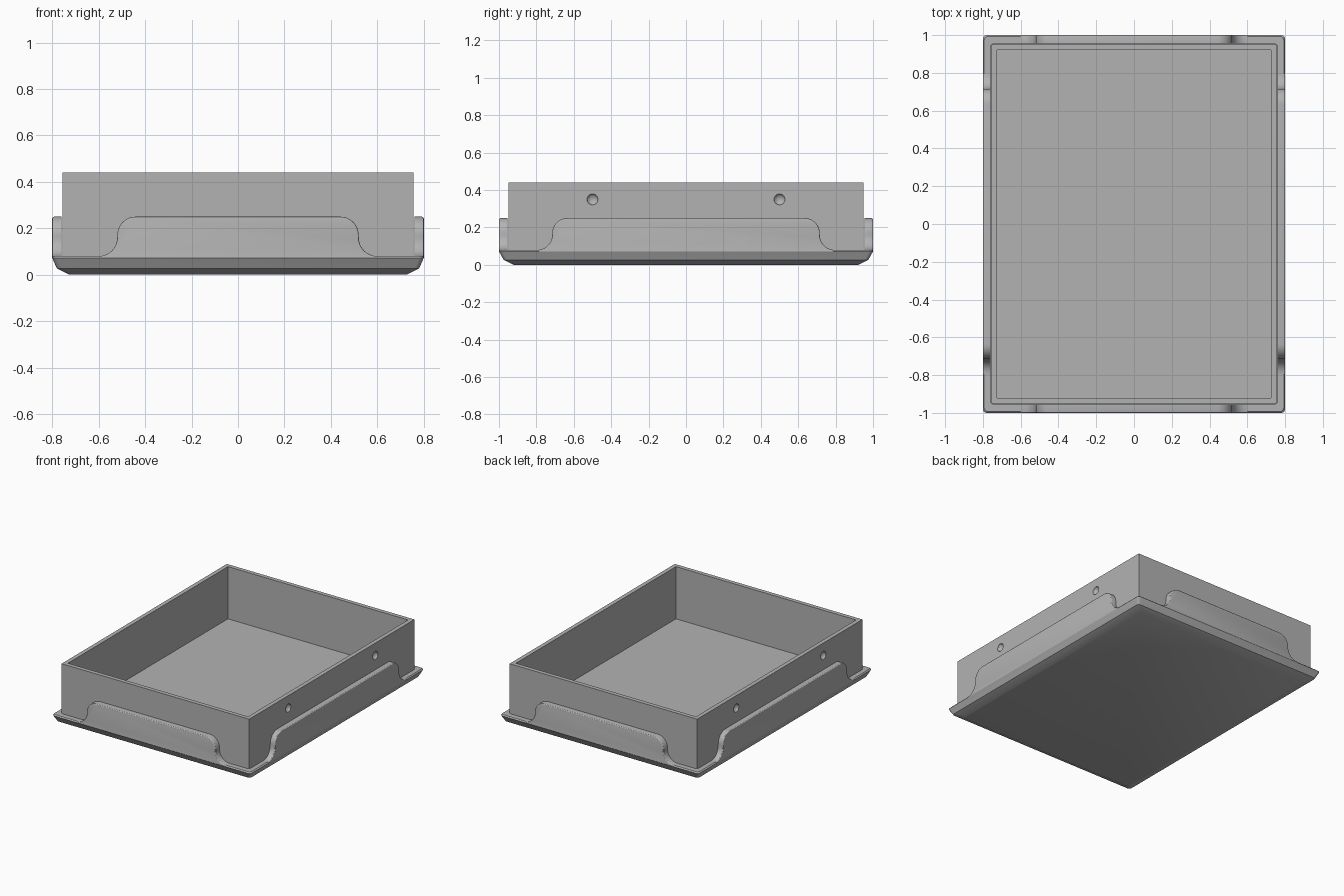
import bpy, bmesh, math
from mathutils import Matrix

cube = bpy.data.objects.get("Cube")
if cube:
    bpy.data.objects.remove(cube, do_unlink=True)

grey = bpy.data.materials.new("plain_grey")
grey.use_nodes = True
colour = (0.45, 0.45, 0.45, 1)
grey.diffuse_color = colour
grey.node_tree.nodes["Principled BSDF"].inputs["Base Color"].default_value = colour


def finish(name, bm, smooth=False):
    bmesh.ops.recalc_face_normals(bm, faces=bm.faces)
    mesh = bpy.data.meshes.new(name)
    bm.to_mesh(mesh)
    bm.free()
    mesh.materials.append(grey)
    obj = bpy.data.objects.new(name, mesh)
    bpy.context.collection.objects.link(obj)
    if smooth:
        bpy.ops.object.select_all(action='DESELECT')
        obj.select_set(True)
        bpy.context.view_layer.objects.active = obj
        bpy.ops.object.shade_smooth_by_angle(angle=math.radians(25))
    return obj


def rectangle(hx, hy, r=0.0, steps=4):
    """Outline of a rectangle, with rounded corners when r > 0."""
    points = []
    for i, (sx, sy) in enumerate([(1, 1), (-1, 1), (-1, -1), (1, -1)]):
        for k in range(steps + 1 if r else 1):
            a = math.pi / 2 * (i + k / steps)
            points.append((sx * (hx - r) + r * math.cos(a) if r else sx * hx,
                           sy * (hy - r) + r * math.sin(a) if r else sy * hy))
    return points


def loft(name, levels, r=0.0, smooth=False):
    """Stack rectangles (half x, half y, z) and cap both ends."""
    bm = bmesh.new()
    rings = [[bm.verts.new((x, y, z)) for x, y in rectangle(hx, hy, r)]
             for hx, hy, z in levels]
    for a, b in zip(rings, rings[1:]):
        n = len(a)
        for i in range(n):
            j = (i + 1) % n
            bm.faces.new((a[i], a[j], b[j], b[i]))
    bm.faces.new(rings[0])
    bm.faces.new(rings[-1])
    return finish(name, bm, smooth)


# Chamfered base with a shallow seat for the box
loft("base", [(0.725, 0.92, 0), (0.78, 0.975, 0.027), (0.80, 1.0, 0.072),
              (0.793, 0.993, 0.08), (0.76, 0.955, 0.08), (0.76, 0.955, 0.05)],
     r=0.02, smooth=True)

# Open box
box = loft("box", [(0.755, 0.95, 0.04), (0.755, 0.95, 0.44),
                   (0.725, 0.92, 0.44), (0.725, 0.92, 0.06)])


def skirt_panel(name, half, inner, outer, angle):
    """Raised panel with S-curved ends, standing on the base rim."""
    r, steps = 0.08, 10
    side = [(half + 2 * r, 0.072)]
    for k in range(steps + 1):          # concave foot
        a = -math.pi / 2 - math.pi / 2 * k / steps
        side.append((half + 2 * r + r * math.cos(a), 0.16 + r * math.sin(a)))
    for k in range(steps + 1):          # convex shoulder
        a = math.pi / 2 * k / steps
        side.append((half + r * math.cos(a), 0.17 + r * math.sin(a)))
    outline = side + [(-u, z) for u, z in reversed(side)]
    bm = bmesh.new()
    front = bm.faces.new([bm.verts.new((u, -outer, z)) for u, z in outline])
    back = bmesh.ops.extrude_face_region(bm, geom=[front], use_keep_orig=True)
    moved = [v for v in back["geom"] if isinstance(v, bmesh.types.BMVert)]
    bmesh.ops.translate(bm, verts=moved, vec=(0, outer - inner, 0))
    # Soften the outer top edge
    rim = [e for e in bm.edges
           if all(v.co.y < -outer + 0.001 for v in e.verts)
           and min(v.co.z for v in e.verts) > 0.079]
    bmesh.ops.bevel(bm, geom=rim, offset=0.008, segments=3, profile=0.5,
                    affect='EDGES')
    bmesh.ops.transform(bm, matrix=Matrix.Rotation(angle, 4, 'Z'), verts=bm.verts)
    finish(name, bm, True)


skirt_panel("front_panel", 0.44, 0.955, 1.0, 0)
skirt_panel("left_panel", 0.635, 0.76, 0.80, math.pi / 2)
skirt_panel("back_panel", 0.44, 0.955, 1.0, math.pi)
skirt_panel("right_panel", 0.635, 0.76, 0.80, -math.pi / 2)

# Shallow round dimples in the long walls
bm = bmesh.new()
for sx in (-1, 1):
    for y in (-0.5, 0.5):
        place = (Matrix.Translation((sx * 0.756, y, 0.35))
                 @ Matrix.Diagonal((0.022, 0.03, 0.03, 1)))
        bmesh.ops.create_uvsphere(bm, u_segments=12, v_segments=8, radius=1,
                                  matrix=place)
cutter = finish("dimple_cutter", bm)
cutter.hide_render = True
cutter.hide_viewport = True
cut = box.modifiers.new("dimples", 'BOOLEAN')
cut.operation = 'DIFFERENCE'
cut.solver = 'EXACT'
cut.object = cutter
